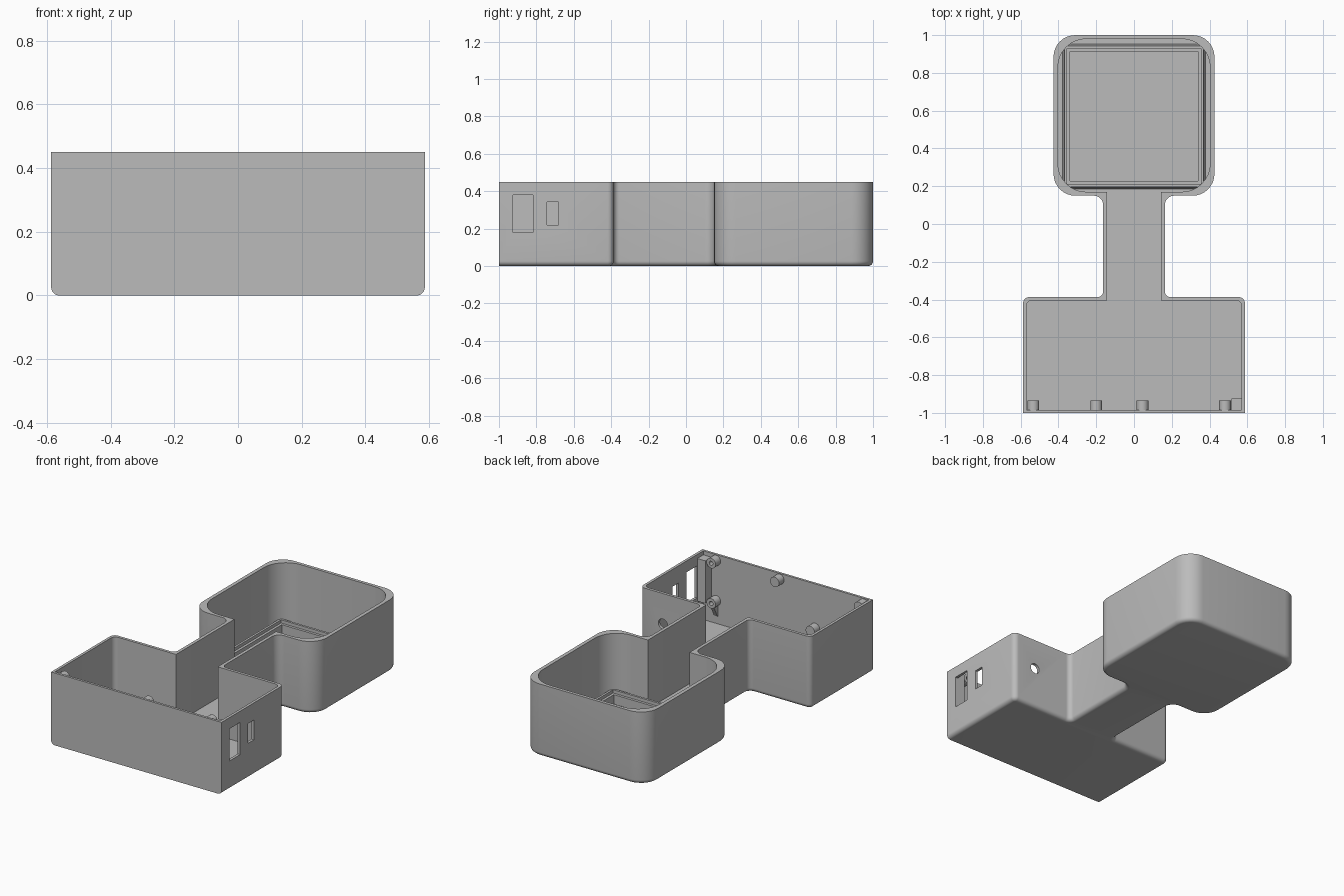
import bpy, bmesh, math
from mathutils import Matrix, Vector

cube = bpy.data.objects.get("Cube")
if cube:
    bpy.data.objects.remove(cube, do_unlink=True)

grey = bpy.data.materials.new("plain_grey")
grey.use_nodes = True
grey.diffuse_color = (0.5, 0.5, 0.5, 1)
grey.node_tree.nodes["Principled BSDF"].inputs["Base Color"].default_value = (0.5, 0.5, 0.5, 1)


def finish(name, bm):
    bmesh.ops.recalc_face_normals(bm, faces=bm.faces)
    mesh = bpy.data.meshes.new(name)
    bm.to_mesh(mesh)
    bm.free()
    obj = bpy.data.objects.new(name, mesh)
    bpy.context.collection.objects.link(obj)
    mesh.materials.append(grey)
    return obj


def activate(obj):
    bpy.ops.object.select_all(action='DESELECT')
    obj.select_set(True)
    bpy.context.view_layer.objects.active = obj


def smooth(obj):
    activate(obj)
    bpy.ops.object.shade_smooth_by_angle(angle=math.radians(35))


def box(name, lo, hi):
    bm = bmesh.new()
    bmesh.ops.create_cube(bm, size=1)
    for v in bm.verts:
        v.co = [a + (b - a) * (c + 0.5) for a, b, c in zip(lo, hi, v.co)]
    return finish(name, bm)


def cylinder(name, x, y, z, radius, depth):
    bm = bmesh.new()
    bmesh.ops.create_cone(bm, cap_ends=True, segments=24, radius1=radius, radius2=radius,
                          depth=depth, matrix=Matrix.Translation((x, y, z)) @ Matrix.Rotation(math.pi / 2, 4, 'X'))
    return finish(name, bm)


def cut(obj, cutter):
    cutter.hide_render = True
    mod = obj.modifiers.new("opening", 'BOOLEAN')
    mod.operation = 'DIFFERENCE'
    mod.solver = 'EXACT'
    mod.object = cutter
    activate(obj)
    bpy.ops.object.modifier_apply(modifier=mod.name)
    bpy.data.objects.remove(cutter, do_unlink=True)


def rounded(corners, steps=8):
    """Round the right-angled corners (x, y, radius) of an outline."""
    pts = []
    for i, (x, y, r) in enumerate(corners):
        p = Vector((x, y))
        if r == 0:
            pts.append(p)
            continue
        a = (Vector(corners[i - 1][:2]) - p).normalized()
        b = (Vector(corners[(i + 1) % len(corners)][:2]) - p).normalized()
        for k in range(steps + 1):
            t = math.pi / 2 * k / steps
            pts.append(p + r * (a + b) - r * (b * math.cos(t) + a * math.sin(t)))
    return pts


def mirrored(half):
    return half + [(-x, y, r) for x, y, r in reversed(half)]


def outer_outline(d):
    return rounded(mirrored([(0.587 - d, -1, 0), (0.587 - d, -0.387 - d, 0.032 - d),
                             (0.163 - d, -0.387 - d, 0.03 + d), (0.163 - d, 0.15 + d, 0.05 + d),
                             (0.426 - d, 0.15 + d, 0.115 - d), (0.426 - d, 1 - d, 0.115 - d)]))


def loft(bm, rings, cap_first=False, cap_last=False, closed=False):
    loops = [[bm.verts.new((p[0], p[1], z)) for p in pts] for pts, z in rings]
    for a, b in zip(loops, loops[1:] + (loops[:1] if closed else [])):
        for i in range(len(a)):
            j = (i + 1) % len(a)
            bm.faces.new((a[i], a[j], b[j], b[i]))
    if cap_first:
        bm.faces.new(loops[0])
    if cap_last:
        bm.faces.new(loops[-1])


# Case: rounded bottom edge, outer wall, rim, inner wall and floor
HEIGHT, FLOOR, EDGE = 0.45, 0.022, 0.026
rings = []
for k in range(7):
    t = math.pi / 2 * k / 6
    rings.append((outer_outline(EDGE * (1 - math.sin(t))), EDGE * (1 - math.cos(t))))
inner = rounded(mirrored([(0.57, -0.985, 0), (0.57, -0.405, 0.03), (0.143, -0.405, 0.003),
                          (0.143, 0.17, 0.003), (0.403, 0.17, 0.15), (0.403, 0.98, 0.15)]))
rings += [(outer_outline(0), HEIGHT), (inner, HEIGHT), (inner, FLOOR)]
bm = bmesh.new()
loft(bm, rings, cap_first=True, cap_last=True)
case = finish("case", bm)

# Side windows and round cable hole
cut(case, box("large_window_cutter", (0.5, -0.924, 0.18), (0.65, -0.818, 0.38)))
cut(case, box("small_window_cutter", (0.5, -0.742, 0.22), (0.65, -0.682, 0.343)))
cut(case, cylinder("cable_hole_cutter", 0.43, -0.395, 0.26, 0.032, 0.1))
smooth(case)


# Stepped frame on the floor of the square tray
def rectangle(d):
    return [(x * (0.38 - d), 0.57 + y * (0.385 - d)) for x, y in ((-1, -1), (1, -1), (1, 1), (-1, 1))]


bm = bmesh.new()
loft(bm, [(rectangle(0), FLOOR - 0.01), (rectangle(0.012), 0.1), (rectangle(0.026), 0.1),
          (rectangle(0.026), 0.08), (rectangle(0.042), 0.08), (rectangle(0.042), FLOOR - 0.01)], closed=True)
finish("tray_frame", bm)

# Board mounts on the inside of the front wall
for i, (x, z) in enumerate([(0.482, 0.415), (0.482, 0.165), (0.045, 0.415), (-0.2, 0.175), (-0.533, 0.415)]):
    post = cylinder(f"board_mount_{i + 1}", x, -0.9625, z, 0.031, 0.055)
    if x > 0.4:
        cut(post, cylinder("screw_hole_cutter", x, -0.94, z, 0.013, 0.05))
    smooth(post)

# Support rib under the lower mount and pillar beside the large window
bm = bmesh.new()
loft(bm, [([(x, y) for x, y in ((0.47, -0.988), (0.494, -0.988), (0.494, edge), (0.47, edge))], z)
          for edge, z in ((-0.98, 0.07), (-0.94, 0.15))], cap_first=True, cap_last=True)
finish("mount_rib", bm)
box("window_pillar", (0.515, -0.988, 0.16), (0.573, -0.925, 0.425))
